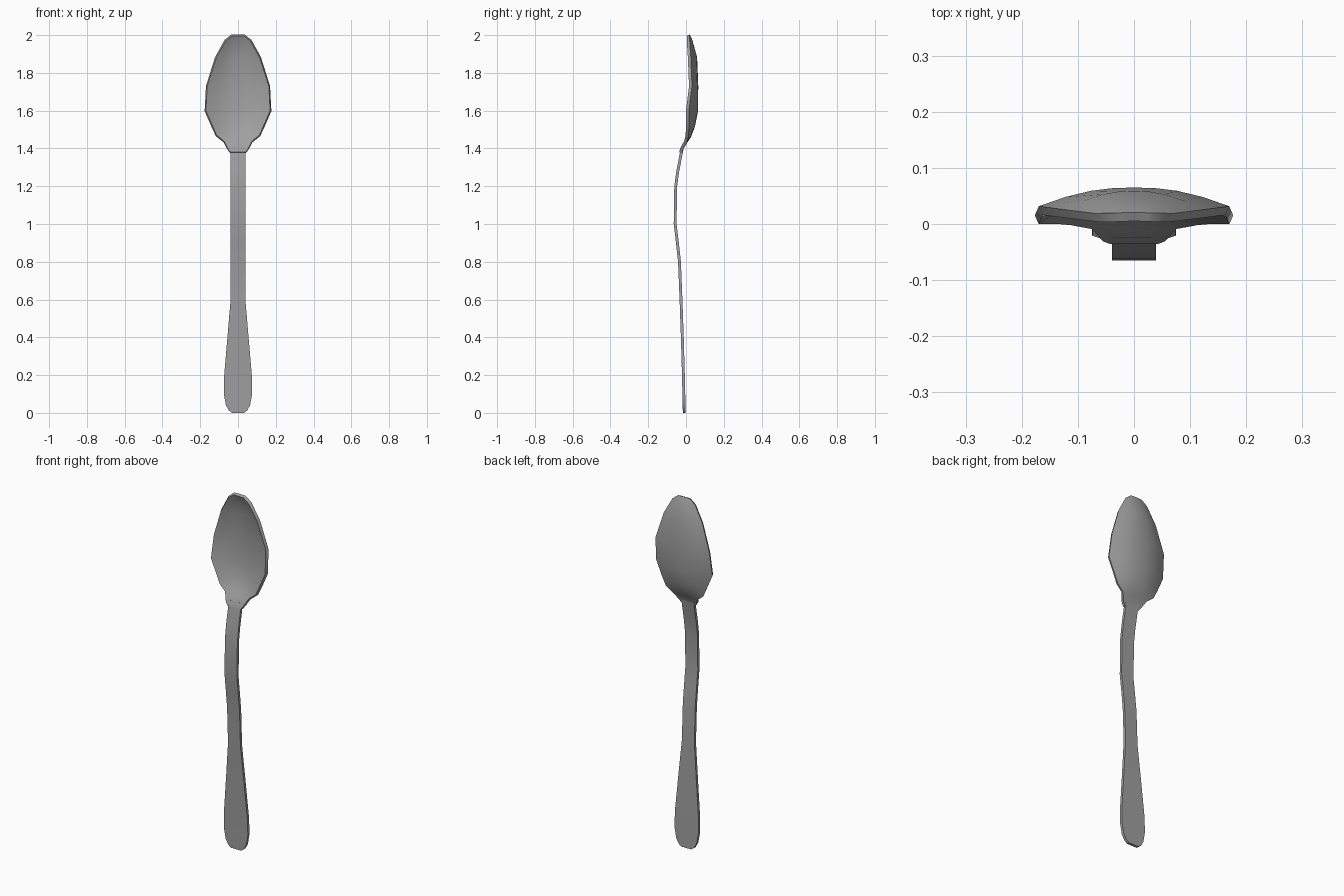
import bpy
import bmesh
import math

cube = bpy.data.objects.get("Cube")
if cube:
    bpy.data.objects.remove(cube, do_unlink=True)

steel = bpy.data.materials.new("brushed steel grey")
steel.use_nodes = True
colour = (0.35, 0.35, 0.35, 1)
steel.diffuse_color = colour
steel.node_tree.nodes["Principled BSDF"].inputs["Base Color"].default_value = colour


def plate(name, rows, columns, thickness):
    """Loft a front surface through rows of (z, half width, rim y, centre y)
    and thicken it backwards. Columns are (width fraction, hollow fraction)."""
    across = [(-u, d) for u, d in reversed(columns[1:])] + columns
    bm = bmesh.new()
    grid = [[bm.verts.new((u * w, rim + (mid - rim) * d, z)) for u, d in across]
            for z, w, rim, mid in rows]
    for low, high in zip(grid, grid[1:]):
        for i in range(len(across) - 1):
            bm.faces.new((low[i], low[i + 1], high[i + 1], high[i]))
    mesh = bpy.data.meshes.new(name)
    bm.to_mesh(mesh)
    bm.free()
    mesh.materials.append(steel)
    obj = bpy.data.objects.new(name, mesh)
    bpy.context.collection.objects.link(obj)
    solid = obj.modifiers.new("thickness", "SOLIDIFY")
    solid.thickness = thickness
    solid.offset = -1
    bpy.ops.object.select_all(action="DESELECT")
    obj.select_set(True)
    bpy.context.view_layer.objects.active = obj
    bpy.ops.object.modifier_apply(modifier=solid.name)
    bpy.ops.object.shade_smooth_by_angle(angle=math.radians(35))
    return obj


# Flat, gently bent handle with a rounded paddle end
handle_path = [
    (0, 0.032, -0.017), (0.012, 0.048, -0.017), (0.04, 0.064, -0.018),
    (0.1, 0.075, -0.019), (0.19, 0.074, -0.021), (0.4, 0.056, -0.027),
    (0.6, 0.039, -0.034), (0.8, 0.039, -0.042), (0.9, 0.039, -0.053),
    (1.0, 0.039, -0.065), (1.2, 0.039, -0.062), (1.28, 0.039, -0.051),
    (1.41, 0.039, -0.026),
]
plate("handle", [(z, w, y, y) for z, w, y in handle_path],
      [(0, 1), (1, 0)], 0.015)

# Hollow bowl with a flared neck that wraps the end of the handle
bowl_rows = [
    (1.38, 0.042, -0.036, -0.036), (1.40, 0.055, -0.031, -0.031),
    (1.44, 0.075, -0.009, -0.008), (1.47, 0.113, -0.002, 0.012),
    (1.52, 0.135, 0.0, 0.031), (1.60, 0.170, 0.0, 0.047),
    (1.73, 0.163, 0.016, 0.048), (1.88, 0.115, 0.010, 0.042),
    (1.97, 0.065, 0.004, 0.017), (1.996, 0.032, 0.004, 0.005),
]
bowl_columns = [(0, 1), (0.22, 0.97), (0.45, 0.83), (0.72, 0.5), (1, 0)]
plate("bowl", bowl_rows, bowl_columns, 0.017)
